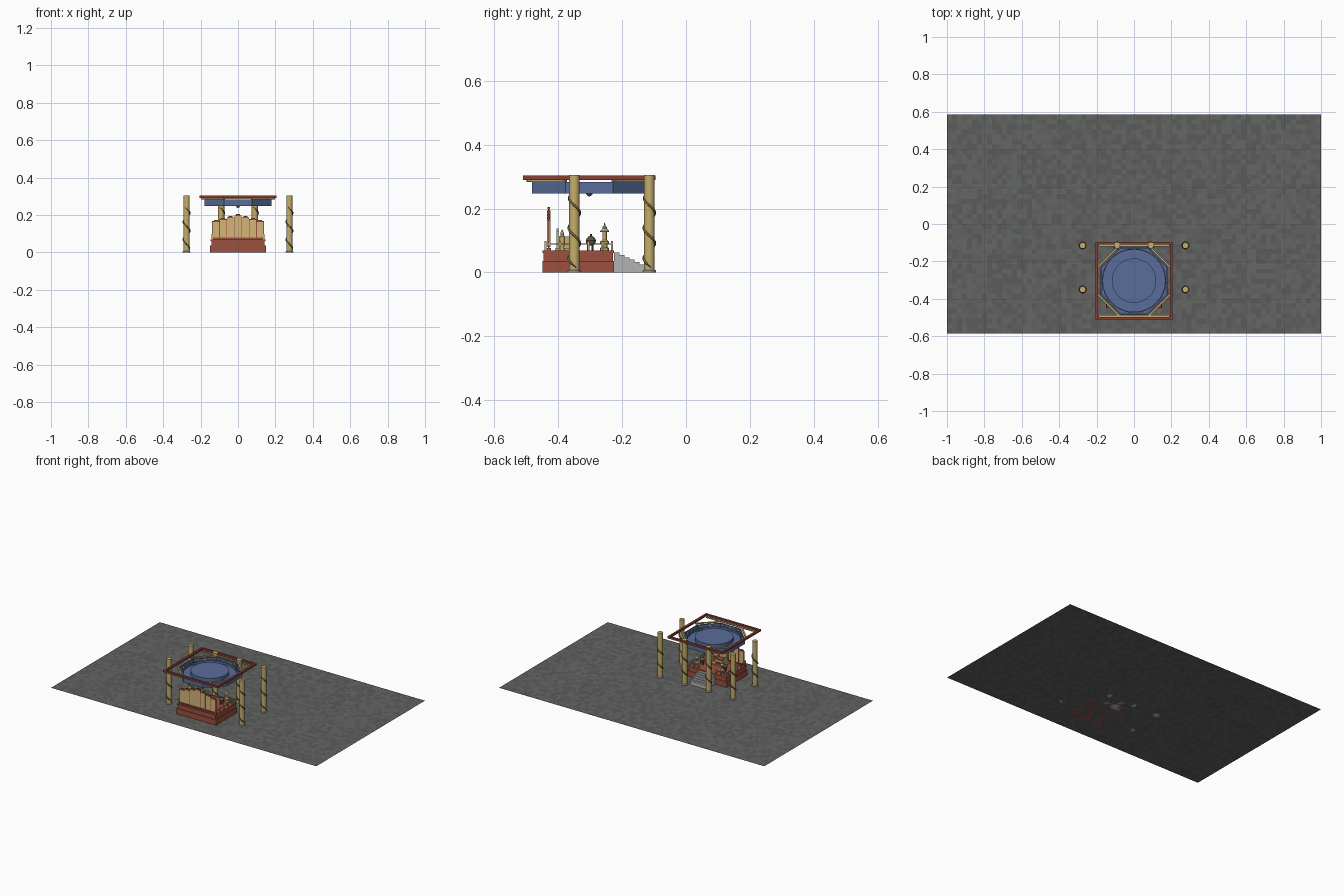
import bpy, bmesh, math, random
from math import sin, cos, pi

if "Cube" in bpy.data.objects:
    bpy.data.objects.remove(bpy.data.objects["Cube"])
random.seed(4)


def mat(name, r, g, b):
    m = bpy.data.materials.new(name)
    m.diffuse_color = (r, g, b, 1)
    m.use_nodes = True
    m.node_tree.nodes["Principled BSDF"].inputs["Base Color"].default_value = m.diffuse_color
    return m


RED = mat("red_lacquer", 0.33, 0.08, 0.05)
DARK_RED = mat("dark_red", 0.25, 0.05, 0.035)
GOLD = mat("gold", 0.56, 0.42, 0.15)
PALE = mat("pale_gold", 0.66, 0.46, 0.19)
BRONZE = mat("bronze", 0.16, 0.13, 0.05)
IRON = mat("dark_iron", 0.1, 0.09, 0.07)
BLUE = mat("blue", 0.1, 0.15, 0.32)
STONE = mat("stone", 0.45, 0.45, 0.44)
TILES = [mat("tile_%d" % i, v, v + 0.005, v) for i, v in enumerate((0.10, 0.115, 0.13))]


def finish(name, bm, m, smooth=False):
    me = bpy.data.meshes.new(name)
    bmesh.ops.recalc_face_normals(bm, faces=bm.faces)
    bm.to_mesh(me)
    bm.free()
    o = bpy.data.objects.new(name, me)
    bpy.context.collection.objects.link(o)
    if m:
        me.materials.append(m)
    if smooth:
        bpy.context.view_layer.objects.active = o
        o.select_set(True)
        bpy.ops.object.shade_smooth_by_angle()
        o.select_set(False)
    return o


def box(name, x0, x1, y0, y1, z0, z1, m):
    bm = bmesh.new()
    bmesh.ops.create_cube(bm, size=1)
    for v in bm.verts:
        v.co = ((x0 + x1) / 2 + v.co.x * (x1 - x0), (y0 + y1) / 2 + v.co.y * (y1 - y0),
                (z0 + z1) / 2 + v.co.z * (z1 - z0))
    return finish(name, bm, m)


def lathe(name, x, y, prof, m, n=16, rot=0.0, smooth=True, closed=False):
    """Revolve (radius, z) points; closed makes a ring section, else ends are capped."""
    bm = bmesh.new()
    rings = [[bm.verts.new((x + r * cos(rot + 2 * pi * i / n), y + r * sin(rot + 2 * pi * i / n), z))
              for i in range(n)] for r, z in prof]
    pairs = list(zip(rings, rings[1:])) + ([(rings[-1], rings[0])] if closed else [])
    for a, b in pairs:
        for i in range(n):
            j = (i + 1) % n
            bm.faces.new((a[i], a[j], b[j], b[i]))
    if not closed:
        bm.faces.new(rings[0])
        bm.faces.new(rings[-1])
    return finish(name, bm, m, smooth)


# Tiled floor
nx, ny = 75, 44
bm = bmesh.new()
bmesh.ops.create_grid(bm, x_segments=nx, y_segments=ny, size=1)
for v in bm.verts:
    v.co.y *= 0.585
floor = finish("floor_tiles", bm, None)
for t in TILES:
    floor.data.materials.append(t)
for p in floor.data.polygons:
    p.material_index = random.randrange(3)

# Columns with a coiled relief
for x, y in [(s * a, b) for s in (-1, 1) for a, b in ((0.275, -0.35), (0.275, -0.115), (0.09, -0.115))]:
    lathe("column_base", x, y, [(0.021, 0), (0.021, 0.004), (0.018, 0.008)], STONE)
    lathe("column", x, y, [(0.0165, 0.006), (0.0165, 0.305)], GOLD, 20)
    cu = bpy.data.curves.new("coil", 'CURVE')
    cu.dimensions = '3D'
    cu.bevel_depth = 0.004
    cu.bevel_resolution = 1
    cu.use_fill_caps = True
    sp = cu.splines.new('POLY')
    sp.points.add(50)
    for i, p in enumerate(sp.points):
        z = 0.015 + 0.225 * i / 50
        a = -2 * pi * (z - 0.21) / 0.095
        p.co = (x + 0.0175 * cos(a), y + 0.0175 * sin(a), z, 1)
        p.radius = 1 if 2 < i < 48 else 0.5
    cu.materials.append(BRONZE)
    bpy.context.collection.objects.link(bpy.data.objects.new("column_coil", cu))

# Platform
box("platform_lower", -0.15, 0.15, -0.45, -0.225, 0, 0.036, RED)
box("platform_upper", -0.142, 0.142, -0.446, -0.228, 0.036, 0.06, RED)
box("platform_cap", -0.146, 0.146, -0.449, -0.225, 0.06, 0.068, RED)

# Steps towards the back
for i in range(6):
    y = -0.225 + i * 0.016
    box("step", -0.062, 0.062, y, y + 0.016, 0, 0.062 - i * 0.0075, STONE)

# Folding screen
for i in range(-3, 4):
    c, w, h = i * 0.0395, 0.018, 0.198 - 0.0105 * abs(i)
    box("screen_frame", c - w - 0.0015, c + w + 0.0015, -0.433, -0.427, 0.068, h, RED)
    box("screen_panel", c - w, c + w, -0.435, -0.425, 0.08, h - 0.004, PALE)
    box("screen_crest", c - w * 0.6, c + w * 0.6, -0.434, -0.426, h, h + 0.006, RED)
box("screen_foot", -0.142, 0.142, -0.437, -0.423, 0.066, 0.076, RED)

# Throne facing the steps
box("throne_dais", -0.045, 0.045, -0.41, -0.335, 0.068, 0.075, GOLD)
box("throne_seat", -0.033, 0.033, -0.405, -0.355, 0.075, 0.096, GOLD)
box("throne_cushion", -0.028, 0.028, -0.396, -0.358, 0.096, 0.1, RED)
box("throne_back", -0.03, 0.03, -0.406, -0.4, 0.096, 0.128, GOLD)
box("throne_crest", -0.015, 0.015, -0.406, -0.4, 0.128, 0.137, GOLD)
box("footstool", -0.015, 0.015, -0.352, -0.34, 0.075, 0.083, RED)

for s in (-1, 1):
    box("throne_arm", s * 0.03 - 0.003, s * 0.03 + 0.003, -0.402, -0.36, 0.096, 0.112, GOLD)
    # Vases, burners and lantern towers in pairs
    lathe("vase", s * 0.075, -0.388, [(0.008, 0.068), (0.006, 0.08), (0.009, 0.09), (0.009, 0.112),
          (0.005, 0.117), (0.006, 0.122), (0.001, 0.134)], GOLD, 12)
    bx, by = s * 0.085, -0.298
    for k in range(3):
        a = 2 * pi * k / 3 + 0.5
        lathe("burner_leg", bx + 0.01 * cos(a), by + 0.01 * sin(a),
              [(0.0025, 0.068), (0.003, 0.09)], IRON, 8)
    lathe("burner_bowl", bx, by, [(0.007, 0.084), (0.014, 0.09), (0.016, 0.1), (0.013, 0.106),
          (0.008, 0.112), (0.003, 0.114), (0.003, 0.12)], IRON, 16)
    tx, ty = s * 0.095, -0.255
    lathe("tower_body", tx, ty, [(0.014, 0.068), (0.014, 0.076), (0.009, 0.08), (0.009, 0.088),
          (0.014, 0.091), (0.014, 0.096), (0.007, 0.102), (0.007, 0.128)], GOLD, 12)
    lathe("tower_roof", tx, ty, [(0.014, 0.126), (0.014, 0.13), (0.007, 0.137), (0.007, 0.142),
          (0.003, 0.146), (0.001, 0.156)], STONE, 8)
    # Railings along the platform edges
    for y in (-0.44, -0.395, -0.35, -0.305, -0.26, -0.232):
        box("rail_post", s * 0.138 - 0.003, s * 0.138 + 0.003, y - 0.003, y + 0.003, 0.068, 0.098, PALE)
    box("side_rail", s * 0.138 - 0.002, s * 0.138 + 0.002, -0.44, -0.232, 0.087, 0.091, STONE)
    for x in (0.066, 0.102):
        box("rail_post", s * x - 0.003, s * x + 0.003, -0.235, -0.229, 0.068, 0.098, PALE)
    x0, x1 = sorted((s * 0.066, s * 0.138))
    box("back_rail", x0, x1, -0.234, -0.23, 0.087, 0.091, STONE)

# Ceiling well: octagon tray, raised drum, brackets and hanging pearl
CY = -0.303
R8 = 0.18 / cos(pi / 8)
lathe("ceiling_octagon", 0, CY, [(R8, 0.247), (R8, 0.283), (R8 - 0.008, 0.283), (R8 - 0.008, 0.254),
      (0.02, 0.254), (0.02, 0.247)], BLUE, 8, pi / 8, False, True)
lathe("ceiling_drum", 0, CY, [(0.119, 0.249), (0.119, 0.279)], BLUE, 32)
lathe("ceiling_ring", 0, CY, [(0.172, 0.25), (0.172, 0.268), (0.166, 0.268), (0.166, 0.25)],
      BLUE, 32, 0, True, True)
for i in range(24):
    a = 2 * pi * i / 24
    b = box("bracket", -0.004, 0.004, -0.003, 0.003, 0.262, 0.28, PALE)
    b.location = (0.174 * cos(a), CY + 0.174 * sin(a), 0)
    b.rotation_euler.z = a
bm = bmesh.new()
bmesh.ops.create_uvsphere(bm, u_segments=16, v_segments=8, radius=0.01)
bmesh.ops.translate(bm, verts=bm.verts, vec=(0, CY, 0.248))
finish("hanging_pearl", bm, IRON, True)

# Gold corner braces and red square frame
for i in range(4):
    a = pi / 4 + i * pi / 2
    b = box("corner_brace", -0.005, 0.005, -0.085, 0.085, 0.283, 0.29, GOLD)
    b.location = (0.188 * cos(a), CY + 0.188 * sin(a), 0)
    b.rotation_euler.z = a
for s in (-1, 1):
    box("gold_beam", -0.19, 0.19, CY + s * 0.188 - 0.005, CY + s * 0.188 + 0.005, 0.284, 0.29, GOLD)
    box("frame_long", -0.207, 0.207, CY + s * 0.201 - 0.007, CY + s * 0.201 + 0.007, 0.29, 0.303, DARK_RED)
    box("frame_side", s * 0.2 - 0.007, s * 0.2 + 0.007, CY - 0.194, CY + 0.194, 0.29, 0.303, DARK_RED)
